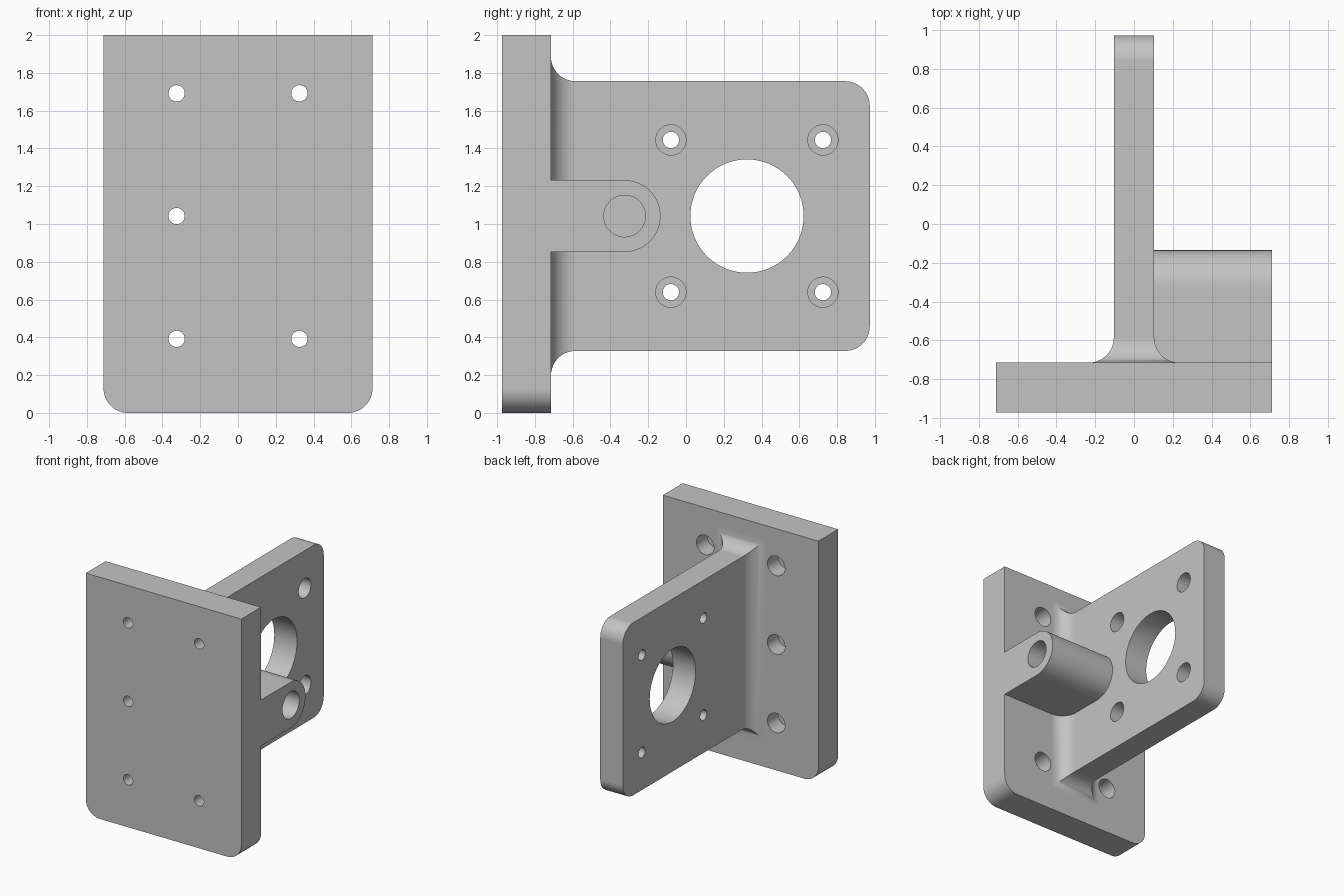
import bpy, bmesh
from math import pi, sin, cos, radians
from mathutils import Matrix, Vector

if "Cube" in bpy.data.objects:
    bpy.data.objects.remove(bpy.data.objects["Cube"])

HALF_W, FRONT, BACK, END = 0.712, -0.973, -0.715, 0.973
RADIUS, MID = 0.13, 1.042
STEPS = 12

grey = bpy.data.materials.new("light grey")
grey.use_nodes = True
colour = (0.55, 0.55, 0.55, 1)
grey.diffuse_color = colour
grey.node_tree.nodes["Principled BSDF"].inputs["Base Color"].default_value = colour


def finish(bm, name):
    bmesh.ops.recalc_face_normals(bm, faces=bm.faces)
    mesh = bpy.data.meshes.new(name)
    bm.to_mesh(mesh)
    bm.free()
    mesh.materials.append(grey)
    obj = bpy.data.objects.new(name, mesh)
    bpy.context.collection.objects.link(obj)
    return obj


def loft(name, rings):
    """Skin a list of equally sized point rings and cap both ends."""
    bm = bmesh.new()
    rows = [[bm.verts.new(p) for p in ring] for ring in rings]
    n = len(rows[0])
    for a, b in zip(rows, rows[1:]):
        for i in range(n):
            j = (i + 1) % n
            bm.faces.new((a[i], a[j], b[j], b[i]))
    bm.faces.new(rows[0])
    bm.faces.new(rows[-1])
    return finish(bm, name)


def arc(cx, cy, r, start, end):
    n = max(STEPS, int(abs(end - start) / 5))
    angles = [radians(start + (end - start) * i / n) for i in range(n + 1)]
    return [(cx + r * cos(a), cy + r * sin(a)) for a in angles]


def cylinder(name, axis, start, end, r):
    """Cylinder running from start to end along the given axis."""
    bm = bmesh.new()
    start, end = Vector(start), Vector(end)
    turn = Matrix.Rotation(pi / 2, 4, "Y" if axis == "X" else "X")
    place = Matrix.Translation((start + end) / 2) @ turn
    bmesh.ops.create_cone(bm, cap_ends=True, segments=64, radius1=r, radius2=r,
                          depth=(end - start).length, matrix=place)
    obj = finish(bm, name)
    obj.hide_render = True
    return obj


def combine(target, other, operation):
    mod = target.modifiers.new(operation.lower(), "BOOLEAN")
    mod.operation, mod.solver, mod.object = operation, "EXACT", other
    bpy.context.view_layer.objects.active = target
    bpy.ops.object.modifier_apply(modifier=mod.name)
    bpy.data.objects.remove(other)


# Base plate with two rounded lower corners
inner = HALF_W - RADIUS
outline = (arc(-inner, RADIUS, RADIUS, 180, 270) + arc(inner, RADIUS, RADIUS, 270, 360)
           + [(HALF_W, 2), (-HALF_W, 2)])
bracket = loft("mounting_bracket", [[(x, y, z) for x, z in outline] for y in (FRONT, BACK)])

# Upright web: flared into the plate, straight, then rounded at the far corners
WEB_X, WEB_Z = 0.104, 0.714
sections = [(BACK - 0.08, RADIUS, RADIUS)]
for i in range(STEPS + 1):
    a = pi / 2 * i / STEPS
    flare = RADIUS * (1 - sin(a))
    sections.append((BACK + RADIUS * (1 - cos(a)), flare, flare))
for i in range(STEPS + 1):
    a = pi / 2 * i / STEPS
    sections.append((END - RADIUS * (1 - sin(a)), 0, -RADIUS * (1 - cos(a))))
corners = [(-1, -1), (1, -1), (1, 1), (-1, 1)]
web = loft("web", [[(sx * (WEB_X + gx), y, MID + sz * (WEB_Z + gz)) for sx, sz in corners]
                   for y, gx, gz in sections])
combine(bracket, web, "UNION")

# Side boss with a round nose
BOSS_Y, BOSS_R = -0.325, 0.19
nose = arc(BOSS_Y, MID, BOSS_R, -90, 90)
nose += [(BACK - 0.08, MID + BOSS_R), (BACK - 0.08, MID - BOSS_R)]
boss = loft("boss", [[(x, y, z) for y, z in nose] for x in (0, HALF_W)])
combine(bracket, boss, "UNION")

# Blind bore in the boss and the large opening in the web
cutters = [cylinder("boss_bore", "X", (0.2, BOSS_Y, MID), (0.9, BOSS_Y, MID), 0.11),
           cylinder("main_opening", "X", (-0.3, 0.323, MID), (0.3, 0.323, MID), 0.3)]

# Counterbored screw holes: narrow through hole, wide recess
SCREW, HEAD = 0.043, 0.08
for y in (-0.08, 0.725):
    for z in (MID - 0.403, MID + 0.403):
        cutters.append(cylinder("web_hole", "X", (-0.3, y, z), (0.3, y, z), SCREW))
        cutters.append(cylinder("web_recess", "X", (-0.02, y, z), (0.3, y, z), HEAD))
for x, dz in ((-1, -1), (-1, 0), (-1, 1), (1, -1), (1, 1)):
    x, z = x * 0.325, MID + dz * 0.65
    cutters.append(cylinder("plate_hole", "Y", (x, -1.1, z), (x, -0.5, z), SCREW))
    cutters.append(cylinder("plate_recess", "Y", (x, BACK - 0.14, z), (x, -0.5, z), HEAD))
for cutter in cutters:
    combine(bracket, cutter, "DIFFERENCE")

# Smooth curved faces while keeping flat faces flat
bpy.ops.object.select_all(action="DESELECT")
bracket.select_set(True)
bpy.context.view_layer.objects.active = bracket
bpy.ops.object.shade_smooth_by_angle(angle=radians(30))
weighted = bracket.modifiers.new("weighted_normals", "WEIGHTED_NORMAL")
weighted.keep_sharp = True
